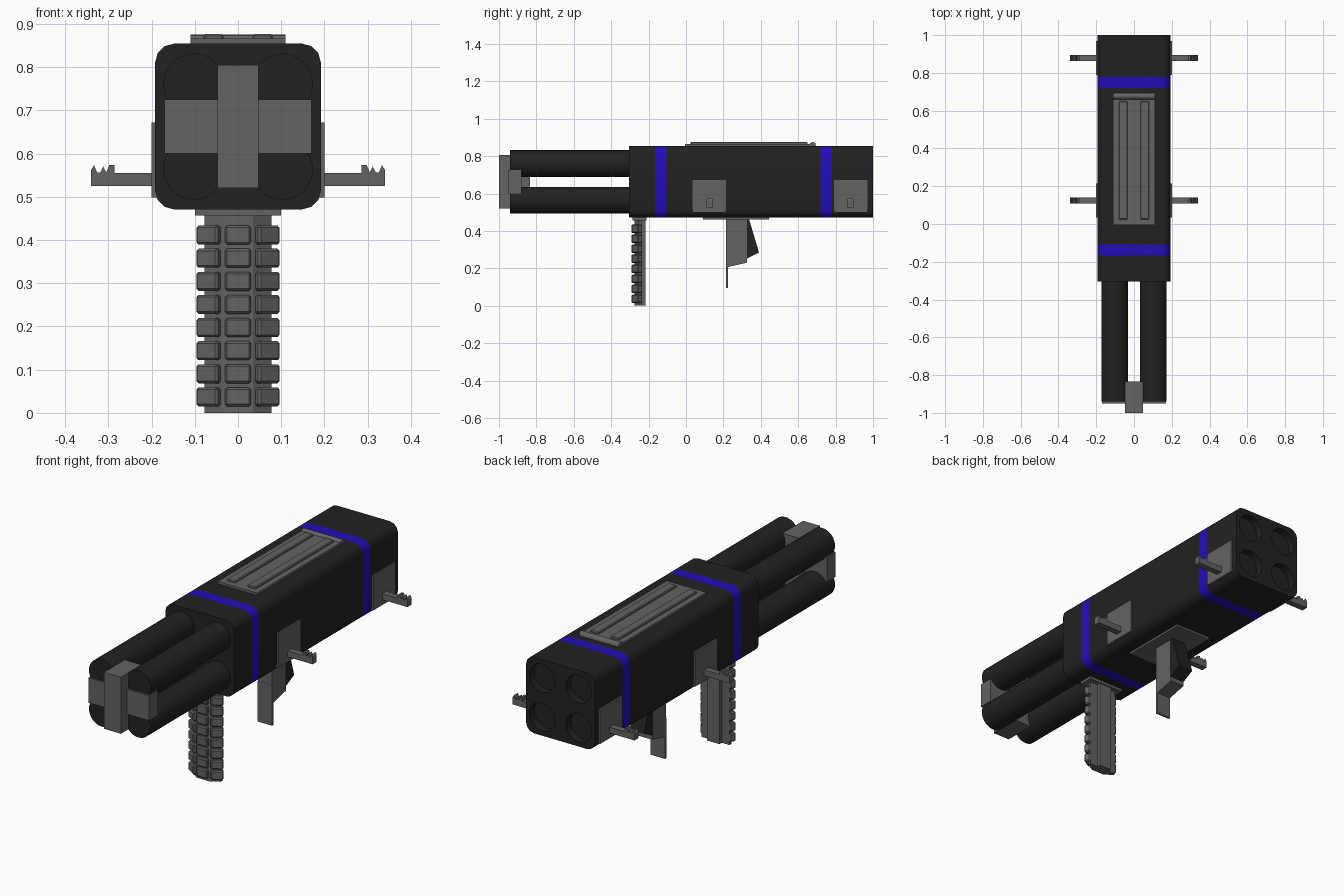
import bpy, bmesh, math
from mathutils import Matrix

if "Cube" in bpy.data.objects:
    bpy.data.objects.remove(bpy.data.objects["Cube"], do_unlink=True)


def material(name, rgb):
    m = bpy.data.materials.new(name)
    m.use_nodes = True
    m.diffuse_color = (*rgb, 1)
    m.node_tree.nodes["Principled BSDF"].inputs["Base Color"].default_value = (*rgb, 1)
    return m


BLACK = material("charcoal black", (0.016, 0.016, 0.016))
GREY = material("gunmetal grey", (0.125, 0.125, 0.125))
BLUE = material("stripe blue", (0.017, 0.005, 0.47))


def finish(name, bm, mat):
    bmesh.ops.recalc_face_normals(bm, faces=bm.faces)
    mesh = bpy.data.meshes.new(name)
    bm.to_mesh(mesh)
    bm.free()
    mesh.materials.append(mat)
    ob = bpy.data.objects.new(name, mesh)
    bpy.context.collection.objects.link(ob)
    return ob


def box(name, x, y, z, mat=GREY, bevel=0, turn=0):
    """Box from (low, high) ranges, optionally bevelled and turned about z."""
    bm = bmesh.new()
    bmesh.ops.create_cube(bm, size=1)
    size = [r[1] - r[0] for r in (x, y, z)]
    bmesh.ops.scale(bm, vec=size, verts=bm.verts)
    if bevel:
        bmesh.ops.bevel(bm, geom=bm.edges[:], offset=bevel, segments=1, affect='EDGES')
    centre = Matrix.Translation([(r[0] + r[1]) / 2 for r in (x, y, z)])
    bm.transform(centre @ Matrix.Rotation(turn, 4, 'Z'))
    return finish(name, bm, mat)


def loft(name, points, axis, stations, mat):
    """Sweep a closed profile straight along an axis through the stations."""
    bm = bmesh.new()
    rings = []
    for s in stations:
        ring = []
        for a, b in points:
            co = [a, b]
            co.insert(axis, s)
            ring.append(bm.verts.new(co))
        rings.append(ring)
    n = len(points)
    for r0, r1 in zip(rings, rings[1:]):
        for i in range(n):
            j = (i + 1) % n
            bm.faces.new((r0[i], r0[j], r1[j], r1[i]))
    bm.faces.new(rings[0])
    bm.faces.new(rings[-1])
    return finish(name, bm, mat)


def cylinder(name, centre, radius, length, axis, mat, sides=32):
    bm = bmesh.new()
    bmesh.ops.create_cone(bm, cap_ends=True, segments=sides, radius1=radius,
                          radius2=radius, depth=length)
    bm.transform(Matrix.Translation(centre) @ Matrix.Rotation(math.pi / 2, 4, axis))
    return finish(name, bm, mat)


def smooth(ob, degrees=35):
    bpy.ops.object.select_all(action='DESELECT')
    ob.select_set(True)
    bpy.context.view_layer.objects.active = ob
    bpy.ops.object.shade_smooth_by_angle(angle=math.radians(degrees))


# Housing with rounded edges and two stripes
MID, HALF, R = 0.6625, 0.192, 0.045
section = []
for k, (sx, sz) in enumerate(((1, 1), (-1, 1), (-1, -1), (1, -1))):
    for i in range(4):
        a = math.radians(90 * k + 30 * i)
        section.append((sx * (HALF - R) + R * math.cos(a),
                        MID + sz * (HALF - R) + R * math.sin(a)))
housing = loft("housing", section, 1, (-0.305, -0.165, -0.105, 0.72, 0.78, 1.0), BLACK)
housing.data.materials.append(BLUE)
for f in housing.data.polygons:
    y = f.center.y
    if abs(f.normal.y) < 0.5 and (-0.165 < y < -0.105 or 0.72 < y < 0.78):
        f.material_index = 1

# Four barrels and the matching rear recesses
for sx, side in ((1, "left"), (-1, "right")):
    for sz, level in ((1, "upper"), (-1, "lower")):
        x, z = sx * 0.102, MID + sz * 0.098
        barrel = cylinder(f"{level}_{side}_barrel", (x, -0.615, z), 0.071, 0.65, 'X', BLACK)
        smooth(barrel)
        cutter = cylinder("recess_cutter", (x, 1.0, z), 0.071, 0.08, 'X', BLACK)
        cutter.hide_render = True
        mod = housing.modifiers.new("recess", 'BOOLEAN')
        mod.operation, mod.object, mod.solver = 'DIFFERENCE', cutter, 'EXACT'
        bpy.context.view_layer.objects.active = housing
        bpy.ops.object.modifier_apply(modifier=mod.name)
        bpy.data.objects.remove(cutter, do_unlink=True)
smooth(housing)

# Muzzle cross
box("muzzle_upright", (-0.047, 0.047), (-1.0, -0.835), (0.52, 0.805))
box("muzzle_crossbar", (-0.17, 0.17), (-0.95, -0.88), (0.6, 0.725))

# Top plate, rails and end bar
box("top_plate", (-0.11, 0.11), (-0.005, 0.66), (0.85, 0.866))
for s in (1, -1):
    box("top_rail", (s * 0.057 - 0.023, s * 0.057 + 0.023), (0.025, 0.65),
        (0.86, 0.876), bevel=0.004)
smooth(cylinder("top_end_bar", (0, 0.677, 0.858), 0.017, 0.22, 'Y', GREY, 16))

# Side plates with toothed pegs
teeth = [(0.19, 0.525), (0.34, 0.525), (0.34, 0.562), (0.333, 0.573), (0.326, 0.556),
         (0.319, 0.556), (0.312, 0.57), (0.305, 0.556), (0.298, 0.573), (0.286, 0.573),
         (0.286, 0.555), (0.19, 0.555)]
for s, side in ((1, "left"), (-1, "right")):
    for y, end in ((0.125, "front"), (0.88, "rear")):
        box(f"{end}_{side}_side_plate", sorted((s * 0.18, s * 0.2)),
            (y - 0.09, y + 0.09), (0.498, 0.672))
        loft(f"{end}_{side}_peg", [(s * x, z) for x, z in teeth], 1,
             (y - 0.016, y + 0.016), GREY)

# Front grip: ribbed core, collar and rows of pads
half_core = [(0.035, -0.216), (0.035, -0.235), (0.078, -0.235), (0.078, -0.25), (0.035, -0.276)]
core = half_core + [(-x, y) for x, y in reversed(half_core)]
loft("front_grip", core, 2, (0, 0.48), GREY)
box("front_grip_collar", (-0.1, 0.1), (-0.285, -0.21), (0.457, 0.475))
for row in range(8):
    z = 0.037 + 0.0535 * row
    span = (z - 0.022, z + 0.022)
    box("grip_pad_middle", (-0.03, 0.03), (-0.292, -0.26), span, bevel=0.005)
    for s in (1, -1):
        box("grip_pad_side", (s * 0.066 - 0.029, s * 0.066 + 0.029), (-0.275, -0.245),
            span, bevel=0.005, turn=s * math.radians(32))

# Trigger grip, its mount, front blade and dark back wedge
box("trigger_mount", (-0.1, 0.1), (0.09, 0.445), (0.46, 0.48))
loft("trigger_grip", [(0.215, 0.47), (0.215, 0.205), (0.325, 0.23), (0.325, 0.47)],
     0, (-0.04, 0.04), GREY)
box("trigger_blade", (-0.04, 0.04), (0.214, 0.224), (0.095, 0.3))
wedge = loft("trigger_back_wedge", [(0.32, 0.47), (0.32, 0.25), (0.39, 0.285), (0.335, 0.47)],
             0, (-0.04, 0.04), BLACK)
